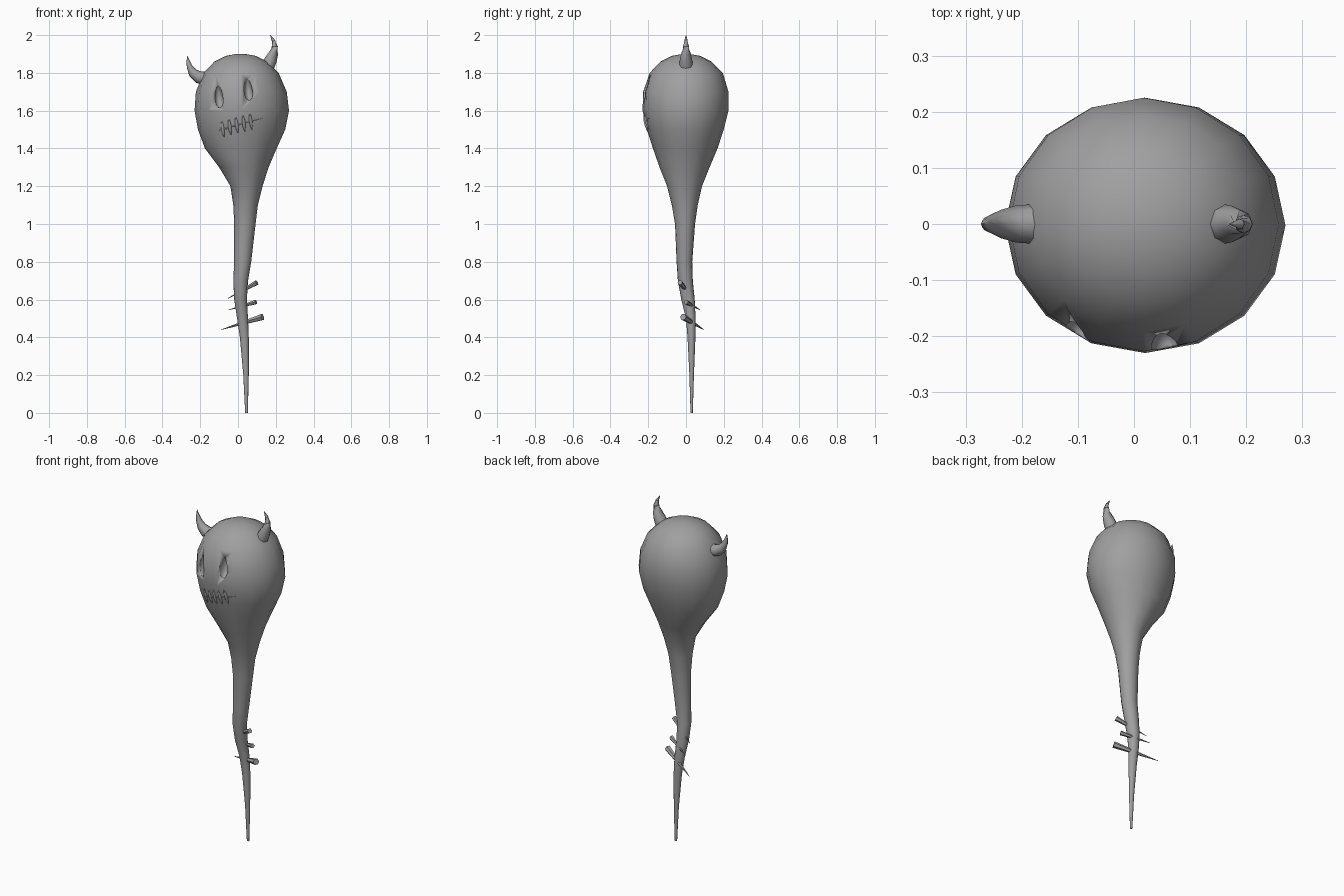
import bpy, bmesh, math
from mathutils import Vector, Matrix

cube = bpy.data.objects.get("Cube")
if cube:
    bpy.data.objects.remove(cube, do_unlink=True)

grey = bpy.data.materials.new("stone grey")
grey.use_nodes = True
grey.diffuse_color = (0.35, 0.35, 0.35, 1)
grey.node_tree.nodes["Principled BSDF"].inputs["Base Color"].default_value = grey.diffuse_color


def finish(name, bm, angle=50):
    """Turn a bmesh into a shaded, coloured object."""
    bmesh.ops.recalc_face_normals(bm, faces=bm.faces)
    mesh = bpy.data.meshes.new(name)
    bm.to_mesh(mesh)
    bm.free()
    mesh.materials.append(grey)
    obj = bpy.data.objects.new(name, mesh)
    bpy.context.collection.objects.link(obj)
    bpy.ops.object.select_all(action="DESELECT")
    obj.select_set(True)
    bpy.context.view_layer.objects.active = obj
    bpy.ops.object.shade_smooth_by_angle(angle=math.radians(angle))
    return obj


def loft(name, rings, angle=50):
    """Skin a list of vertex-position rings and cap both ends."""
    bm = bmesh.new()
    loops = [[bm.verts.new(p) for p in ring] for ring in rings]
    for low, high in zip(loops, loops[1:]):
        for i in range(len(low)):
            j = (i + 1) % len(low)
            bm.faces.new((low[i], low[j], high[j], high[i]))
    bm.faces.new(loops[0])
    bm.faces.new(loops[-1])
    return finish(name, bm, angle)


def tube(name, points, radii, sides=8, angle=50):
    """Round tube of varying radius along a path."""
    rings = []
    points = [Vector(p) for p in points]
    for i, point in enumerate(points):
        along = points[min(i + 1, len(points) - 1)] - points[max(i - 1, 0)]
        turn = along.to_track_quat("Z", "Y")
        rings.append([point + turn @ Vector((radii[i] * math.cos(t), radii[i] * math.sin(t), 0))
                      for t in (math.tau * k / sides for k in range(sides))])
    return loft(name, rings, angle)


# Body sections: height, right edge, left edge, front edge, back edge
SECTIONS = [
    (0, .038, .052, .024, .036), (.2, .028, .057, .018, .042),
    (.4, .01, .057, .008, .05), (.5, -.005, .053, 0, .051),
    (.6, -.02, .047, -.025, .046), (.7, -.025, .053, -.043, .036),
    (.8, -.02, .07, -.05, .033), (1, -.02, .093, -.058, .048),
    (1.1, -.025, .105, -.075, .062), (1.2, -.04, .13, -.1, .085),
    (1.3, -.1, .162, -.14, .125), (1.4, -.175, .205, -.175, .167),
    (1.5, -.212, .25, -.207, .2), (1.6, -.23, .27, -.23, .225),
    (1.7, -.223, .258, -.227, .225), (1.8, -.183, .215, -.192, .195),
    (1.86, -.125, .155, -.135, .135), (1.89, -.065, .095, -.075, .075),
    (1.9, -.01, .04, -.02, .02)]


def section(z, right, left, front, back, sides=16):
    cx, cy = (right + left) / 2, (front + back) / 2
    return [Vector((cx + (left - right) / 2 * math.sin(t), cy + (back - front) / 2 * math.cos(t), z))
            for t in (math.tau * k / sides for k in range(sides))]


body = loft("body", [section(*s) for s in SECTIONS], 60)
bpy.context.view_layer.update()
graph = bpy.context.evaluated_depsgraph_get()


def on_face(x, z):
    """Point on the front surface of the head."""
    return body.ray_cast(Vector((x, -1, z)), Vector((0, 1, 0)), depsgraph=graph)[1].copy()


# Mouth seam and its stitches
seam = [on_face(-.1 + .23 * t, 1.495 + .065 * t) for t in (i / 10 for i in range(11))]
tube("mouth_seam", seam, [.001] + [.005 - .0004 * i for i in range(9)] + [.001], 6)
for i in range(5):
    x, z = -.08 + .037 * i, 1.503 + .01 * i
    path = [on_face(x + .006 * s, z - .042 * s) for s in (-1, -.6, -.2, .2, .6, 1)]
    tube(f"stitch_{i + 1}", path, [.002, .007, .009, .009, .007, .002])

# Hollow teardrop eyes, narrower at the top
for x, z in ((-.102, 1.678), (.053, 1.718)):
    bm = bmesh.new()
    bmesh.ops.create_uvsphere(bm, u_segments=16, v_segments=10, radius=1)
    for v in bm.verts:
        v.co.x *= 1 - .35 * v.co.z
        v.co = Vector((v.co.x * .022 - v.co.z * .006, v.co.y * .04, v.co.z * .063)) + on_face(x, z)
    cutter = finish("eye_cutter", bm)
    cutter.hide_render = True
    hole = body.modifiers.new("eye_hole", "BOOLEAN")
    hole.operation, hole.solver, hole.object = "DIFFERENCE", "EXACT", cutter
    bpy.context.view_layer.objects.active = body
    bpy.ops.object.modifier_apply(modifier=hole.name)
    bpy.data.objects.remove(cutter, do_unlink=True)

# Curved horns
HORN_RADII = [.036, .033, .025, .016, .009, .001]
right_path = [(-.17, 1.77), (-.21, 1.778), (-.238, 1.8), (-.256, 1.832), (-.264, 1.862), (-.268, 1.89)]
left_path = [(.155, 1.83), (.173, 1.868), (.188, 1.903), (.195, 1.94), (.188, 1.97), (.17, 2)]
for name, path in (("right_horn", right_path), ("left_horn", left_path)):
    tube(name, [(x, 0, z) for x, z in path], HORN_RADII)

# Spikes driven through the tail, blunt end first
SPIKES = [((.1, -.032, .69), (-.055, .04, .605), .014),
          ((.095, 0, .587), (-.05, .075, .545), .013),
          ((.13, -.015, .508), (-.09, .095, .44), .018)]
for i, (blunt, tip, radius) in enumerate(SPIKES):
    tube(f"tail_spike_{i + 1}", [blunt, tip], [radius, .001], 6)
